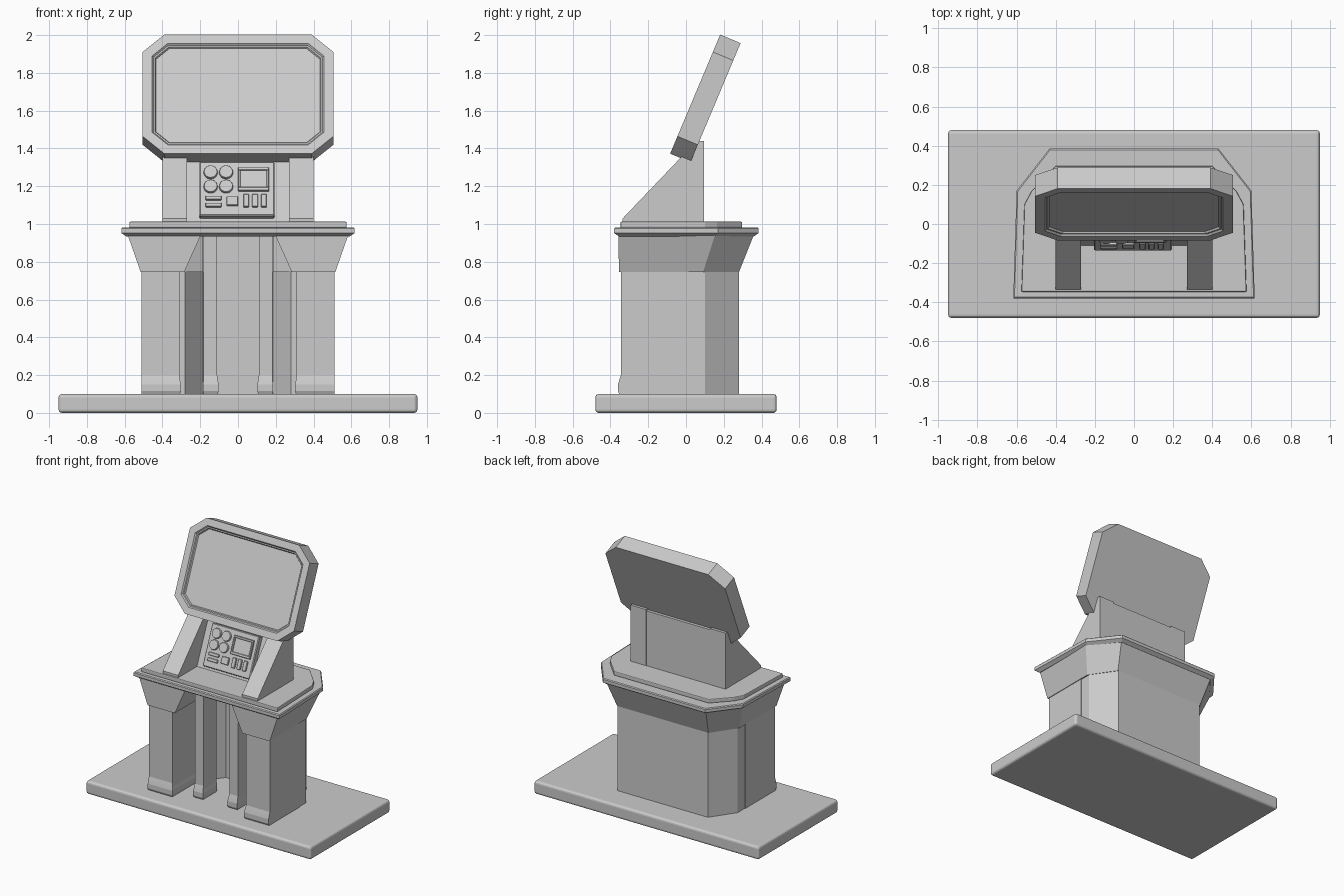
import bpy, bmesh, math
from mathutils import Matrix, Vector

if "Cube" in bpy.data.objects:
    bpy.data.objects.remove(bpy.data.objects["Cube"])

TILT = Matrix.Rotation(math.radians(-22.8), 4, 'X')


def make(name, bm, bevel=0.0, segs=2, matrix=None):
    bmesh.ops.recalc_face_normals(bm, faces=bm.faces[:])
    me = bpy.data.meshes.new(name)
    bm.to_mesh(me)
    bm.free()
    ob = bpy.data.objects.new(name, me)
    bpy.context.collection.objects.link(ob)
    if matrix is not None:
        ob.matrix_world = matrix
    if bevel:
        mod = ob.modifiers.new("bevel", 'BEVEL')
        mod.width, mod.segments = bevel, segs
        mod.limit_method = 'ANGLE'
    return ob


def loft(name, sections, to3d=lambda p, h: (p[0], p[1], h), **kw):
    """Join outlines of equal point count, given as (outline, height)."""
    bm = bmesh.new()
    rings = [[bm.verts.new(to3d(p, h)) for p in pts] for pts, h in sections]
    n = len(rings[0])
    for a, b in zip(rings, rings[1:]):
        for i in range(n):
            j = (i + 1) % n
            bm.faces.new((a[i], a[j], b[j], b[i]))
    bm.faces.new(rings[0][::-1])
    bm.faces.new(rings[-1])
    return make(name, bm, **kw)


def mirrored(half):
    return half + [(-x, y) for x, y in reversed(half)]


def rect(x0, x1, y0, y1):
    return [(x0, y0), (x1, y0), (x1, y1), (x0, y1)]


def octagon(w, h, cx, ch):
    return mirrored([(w - cx, -h), (w, -h + ch), (w, h - ch), (w - cx, h)])


def side_profile(name, pts, x0, x1):
    """Extrude a (y, z) outline along x."""
    return loft(name, [(pts, x0), (pts, x1)], lambda p, h: (h, p[0], p[1]))


# Floor plate
loft("base_plate", [(rect(-.95, .95, -.48, .48), 0), (rect(-.95, .95, -.48, .48), .1)],
     bevel=.018, segs=3)

# Rear shell around the knee well
shell = mirrored([(.38, .28), (.505, .10), (.505, 0), (.28, 0), (.185, .12)])
loft("rear_shell", [(shell, .1), (shell, .76)])

# Legs with flared feet
for s, side in ((-1, "left"), (1, "right")):
    for name, a, b, front, back, top in (("outer_leg", .31, .51, -.345, .012, .75),
                                         ("inner_leg", .11, .182, -.26, -.105, .95)):
        shank = rect(s * a, s * b, front, back)
        foot = rect(s * (a - .008), s * (b + (0 if a > .2 else .004)), front - .015, back)
        toe = rect(s * (a - .003), s * b, front - .008, back)
        loft(f"{name}_{side}", [(toe, .1), (foot, .115), (foot, .15),
                                (toe, .175), (shank, .2), (shank, top)])

# Flared collar under the counter
low = mirrored([(.385, .28), (.515, .09), (.515, -.355), (.285, -.355), (.285, 0),
                (.185, .02), (.185, .12)])
high = mirrored([(.42, .36), (.585, .155), (.585, -.358), (.195, -.358), (.195, 0),
                 (.185, .02), (.185, .12)])
loft("collar", [(low, .745), (high, .945)])


# Counter slab and raised top
def counter(o):
    return mirrored([(.432 - o * .5, .385 - o), (.6 - o, .17 - o * .5), (.617 - o, -.38 + o)])


loft("counter_slab", [(counter(.025), .935), (counter(0), .952), (counter(0), .976),
                      (counter(.006), .982)])
inner = mirrored([(.40, .297), (.525, .165), (.56, .10), (.575, -.347)])
loft("counter_top", [(inner, .98), (inner, 1.012)], bevel=.006)

# Screen stand: two side wedges and the sloped centre
wedge = [(-.335, 1.01), (-.335, 1.03), (-.02, 1.36), (.074, 1.44), (.095, 1.44), (.095, 1.01)]
for s, side in ((-1, "left"), (1, "right")):
    side_profile(f"stand_wedge_{side}", wedge, s * .27, s * .4)
side_profile("stand_centre", [(-.11, 1.01), (.07, 1.43), (.093, 1.43), (.093, 1.01)], -.27, .27)

# Tilted screen housing with stepped recess in the front face
bm = bmesh.new()
outline = octagon(.505, .342, .115, .10)
front = [bm.verts.new((x, -.0585, z)) for x, z in outline]
back = [bm.verts.new((x, .0585, z)) for x, z in outline]
face = bm.faces.new(front)
bm.faces.new(back[::-1])
for i in range(8):
    j = (i + 1) % 8
    bm.faces.new((front[j], front[i], back[i], back[j]))
bmesh.ops.recalc_face_normals(bm, faces=bm.faces[:])
for thick, depth in ((.05, 0), (.008, -.01), (.008, 0), (.006, -.01)):
    bmesh.ops.inset_region(bm, faces=[face], thickness=thick, depth=depth, use_even_offset=True)
make("screen_housing", bm, matrix=Matrix.Translation((0, .1025, 1.665)) @ TILT)

# Control panel, built in its own tilted plane (origin on the panel face)
PANEL = Matrix.Translation((0, -.14 + .42 * .145, 1.185)) @ TILT


def v(z):
    return (z - 1.185) / math.cos(math.radians(22.8))


def plate(name, x0, x1, z0, z1, out, sink=.01, bevel=.003):
    pts = rect(x0, x1, v(z0), v(z1))
    return loft(name, [(pts, sink), (pts, -out)], lambda p, h: (p[0], h, p[1]),
                bevel=bevel, segs=1, matrix=PANEL)


plate("control_panel", -.205, .193, 1.045, 1.33, 0, .06, .006)
for i, x in enumerate((-.145, -.063)):
    for j, z in enumerate((1.272, 1.197)):
        bm = bmesh.new()
        bmesh.ops.create_cone(bm, cap_ends=True, segments=24, radius1=.038, radius2=.035,
                              depth=.025,
                              matrix=Matrix.Translation((x, -.0045, v(z)))
                              @ Matrix.Rotation(math.pi / 2, 4, 'X'))
        make(f"dial_{i}{j}", bm, bevel=.004, segs=2, matrix=PANEL)

# Small display: frame bars around an inset glass
for k, b in enumerate(((0, .165, 1.28, 1.295), (0, .165, 1.172, 1.19),
                       (0, .014, 1.19, 1.28), (.151, .165, 1.19, 1.28))):
    plate(f"display_frame_{k}", *b, .016)
plate("display_glass", .014, .151, 1.19, 1.28, .006, bevel=0)

# Buttons and slider keys
for k, z in enumerate((1.088, 1.125)):
    plate(f"bar_button_{k}", -.172, -.087, z, z + .021, .012)
plate("square_button", -.06, 0, 1.095, 1.143, .012)
for k in range(3):
    plate(f"slider_key_{k}", .028 + .047 * k, .058 + .047 * k, 1.088, 1.155, .012)
